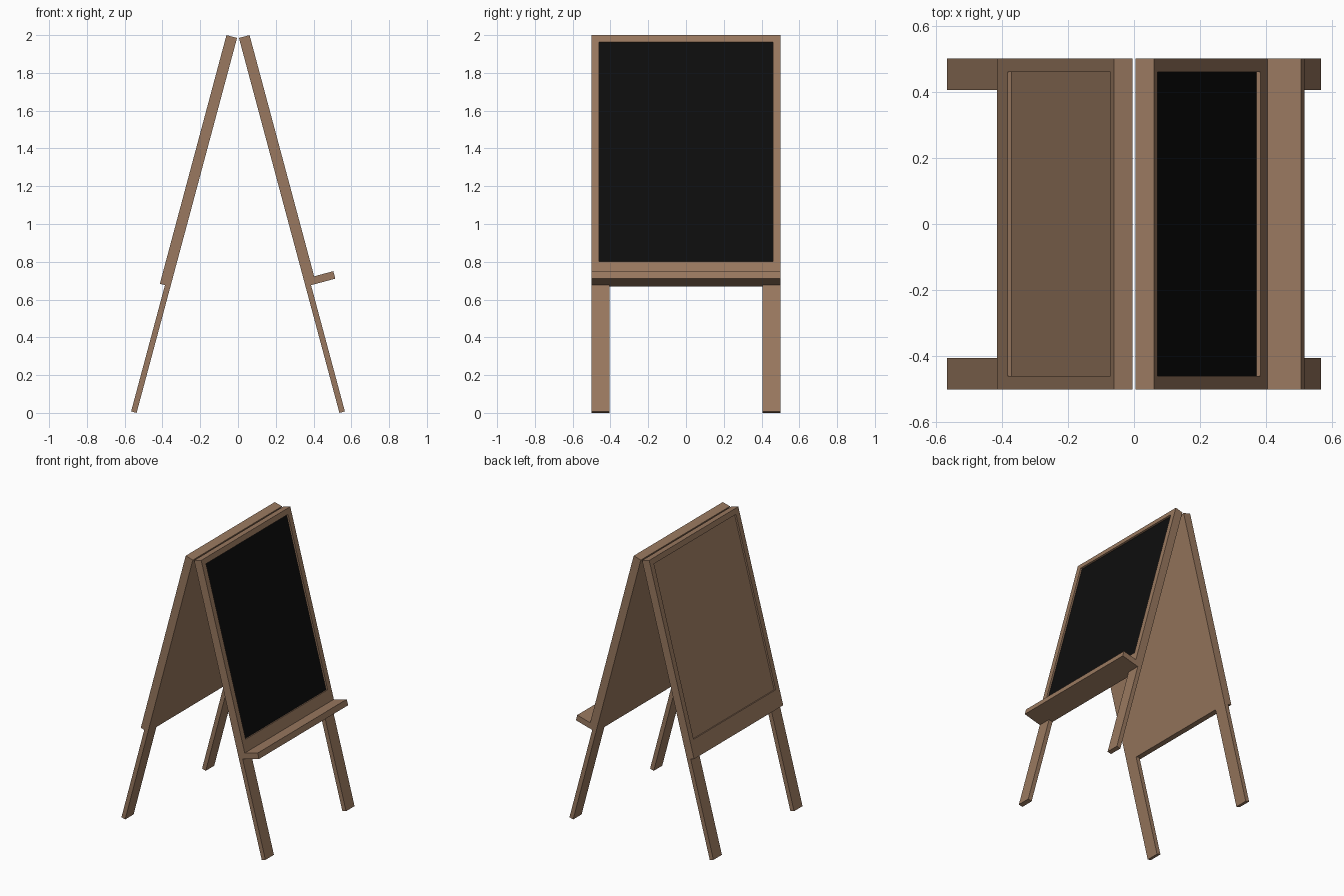
import bpy, bmesh, math
from mathutils import Matrix

if "Cube" in bpy.data.objects:
    bpy.data.objects.remove(bpy.data.objects["Cube"])

TILT = math.radians(15)
THICK, LEG_THICK = 0.058, 0.03
PANEL_END, LEG_END = -1.363, -2.055


def material(name, rgb):
    m = bpy.data.materials.new(name)
    m.diffuse_color = (*rgb, 1)
    m.use_nodes = True
    m.node_tree.nodes["Principled BSDF"].inputs["Base Color"].default_value = m.diffuse_color
    return m


wood = material("wood", (0.32, 0.19, 0.115))
slate = material("slate", (0.004, 0.004, 0.004))


def loft(name, rings, matrix, cap=wood):
    """Skin rectangles (x, y0, y1, z0, z1) stacked along local x; cap closes the last."""
    bm = bmesh.new()
    loops = []
    for x, y0, y1, z0, z1 in rings:
        loops.append([bm.verts.new((x, y, z)) for y, z in
                      ((y0, z0), (y1, z0), (y1, z1), (y0, z1))])
    for a, b in zip(loops, loops[1:]):
        for i in range(4):
            j = (i + 1) % 4
            bm.faces.new((a[i], a[j], b[j], b[i]))
    bm.faces.new(loops[0][::-1])
    bm.faces.new(loops[-1]).material_index = 1
    bmesh.ops.recalc_face_normals(bm, faces=bm.faces)
    mesh = bpy.data.meshes.new(name)
    bm.to_mesh(mesh)
    bm.free()
    mesh.materials.append(wood)
    mesh.materials.append(cap)
    ob = bpy.data.objects.new(name, mesh)
    ob.matrix_world = matrix
    bpy.context.collection.objects.link(ob)
    return ob


def box(name, x0, x1, y0, y1, z0, z1, matrix):
    return loft(name, [(x, y0, y1, z0, z1) for x in (x0, x1)], matrix)


# Two leaning halves: local x points out of the panel, local z up along it
lean = Matrix.Translation((0.005, 0, 1.985)) @ Matrix.Rotation(-TILT, 4, 'Y')
for side, turn, face in (("right", 0, slate), ("left", math.pi, wood)):
    m = Matrix.Rotation(turn, 4, 'Z') @ lean
    # Framed panel with a shallow recess on its outer face
    outer = (-0.5, 0.5, PANEL_END, 0)
    inner = (-0.46, 0.46, -1.242, -0.038)
    loft(side + "_panel", [(0, *outer), (THICK, *outer), (THICK, *inner),
                           (THICK - 0.012, *inner)], m, face)
    # Thin legs flush with the back of the panel
    for tag, y in (("a", -0.5), ("b", 0.405)):
        box(f"{side}_leg_{tag}", 0, LEG_THICK, y, y + 0.095, LEG_END, PANEL_END, m)

# Chalk ledge at the foot of the slate panel
box("chalk_ledge", THICK, THICK + 0.105, -0.5, 0.5, PANEL_END, PANEL_END + 0.041, lean)
